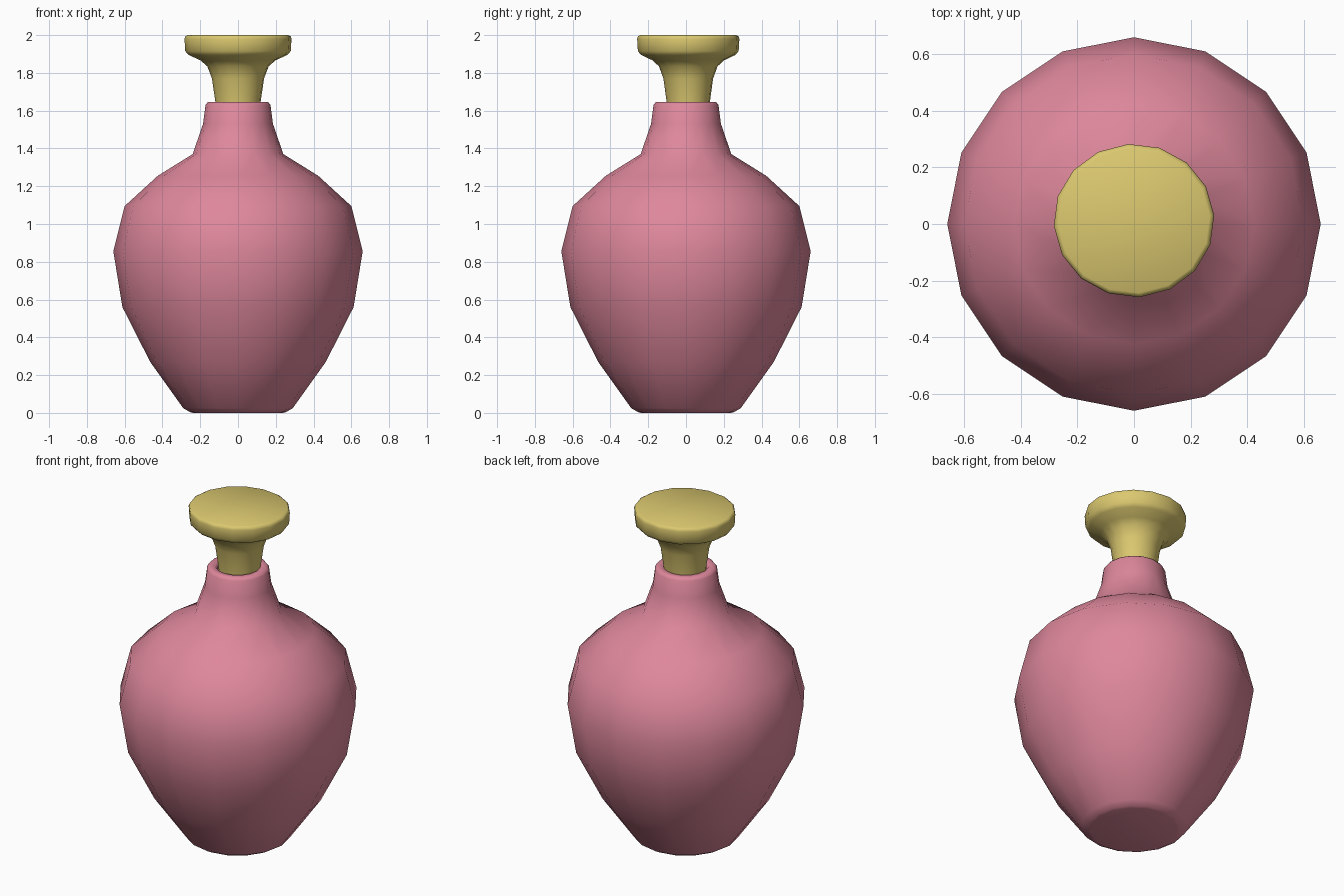
import bpy, bmesh, math

if "Cube" in bpy.data.objects:
    bpy.data.objects.remove(bpy.data.objects["Cube"])

SIDES = 16


def material(name, rgb):
    m = bpy.data.materials.new(name)
    m.diffuse_color = (*rgb, 1)
    m.use_nodes = True
    m.node_tree.nodes["Principled BSDF"].inputs["Base Color"].default_value = m.diffuse_color
    return m


def lathe(name, profile, mat, turn=0.0, sy=1.0, cy=0.0):
    """Spin (radius, height) points about z and cap both ends."""
    bm = bmesh.new()
    rings = []
    for r, z in profile:
        ring = []
        for i in range(SIDES):
            a = math.tau * i / SIDES + turn
            ring.append(bm.verts.new((r * math.cos(a), r * math.sin(a) * sy + cy, z)))
        rings.append(ring)
    for lo, hi in zip(rings, rings[1:]):
        for i in range(SIDES):
            j = (i + 1) % SIDES
            bm.faces.new((lo[i], lo[j], hi[j], hi[i]))
    bm.faces.new(rings[0][::-1])
    bm.faces.new(rings[-1])
    mesh = bpy.data.meshes.new(name)
    bm.to_mesh(mesh)
    bm.free()
    mesh.materials.append(mat)
    ob = bpy.data.objects.new(name, mesh)
    bpy.context.collection.objects.link(ob)
    bpy.ops.object.select_all(action='DESELECT')
    ob.select_set(True)
    bpy.context.view_layer.objects.active = ob
    bpy.ops.object.shade_smooth_by_angle(angle=math.radians(60))
    return ob


pink = material("rose pink", (0.73, 0.245, 0.33))
gold = material("dull gold", (0.71, 0.58, 0.16))

# Bottle: foot, belly, shoulder, neck, and rim turning down into the mouth
lathe("bottle", [(0.24, 0), (0.255, 0.005), (0.29, 0.025), (0.465, 0.27), (0.612, 0.56),
                 (0.66, 0.855), (0.60, 1.095), (0.425, 1.255), (0.24, 1.37),
                 (0.185, 1.53), (0.172, 1.63), (0.16, 1.645), (0.125, 1.645),
                 (0.115, 1.63), (0.115, 1.55)], pink)

# Stopper: flared stem under a flat disc, slightly turned and off centre
lathe("stopper", [(0.11, 1.56), (0.12, 1.645), (0.138, 1.77), (0.163, 1.835), (0.20, 1.867),
                  (0.262, 1.895), (0.28, 1.915), (0.284, 1.98), (0.28, 1.993), (0.268, 2.0)],
      gold, turn=math.radians(4), sy=0.955, cy=0.012)
